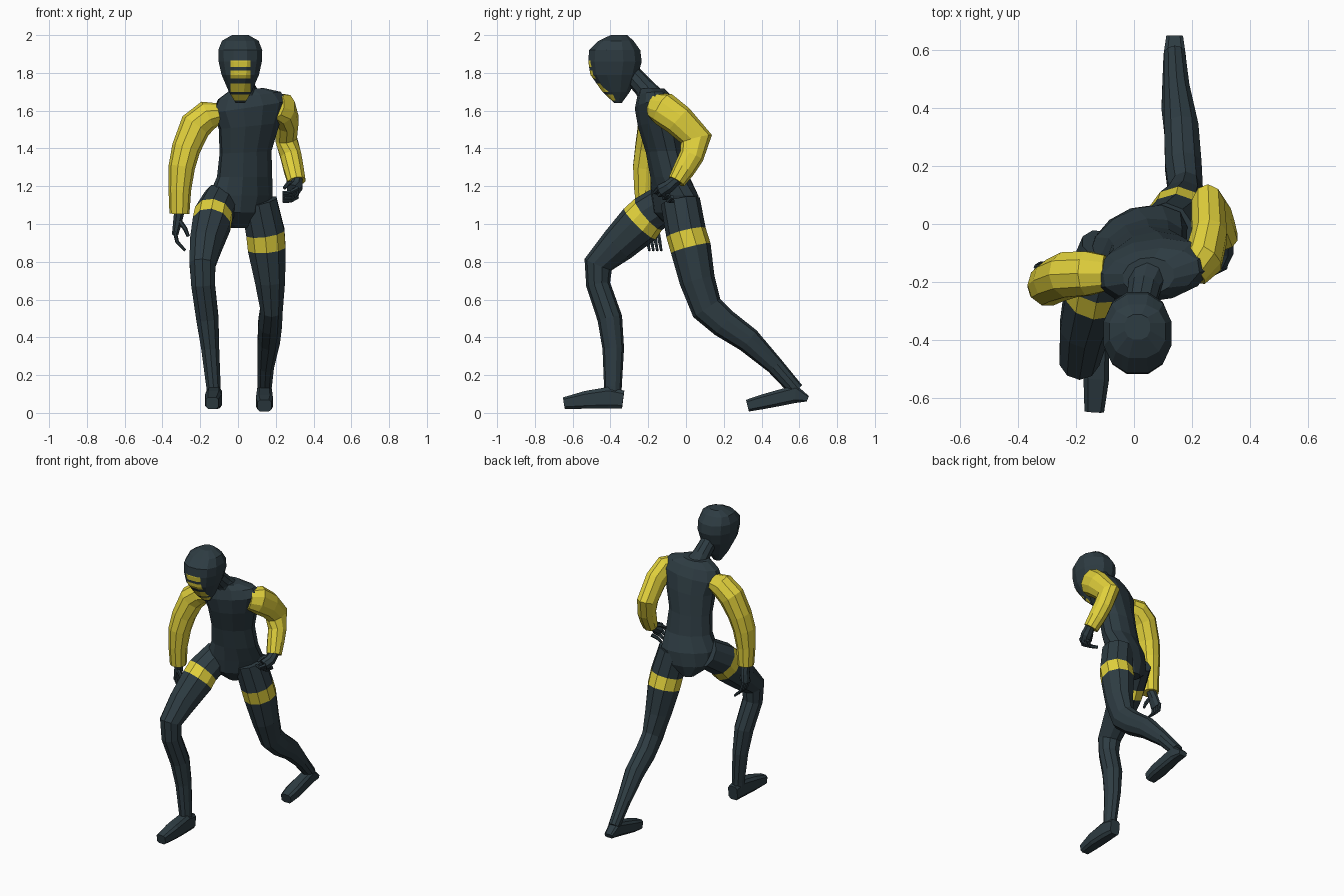
import bpy, bmesh, math
from mathutils import Vector as V


def material(name, rgb):
    m = bpy.data.materials.new(name)
    m.diffuse_color = (*rgb, 1)
    return m


DARK = material("charcoal blue", (0.027, 0.045, 0.055))
YELLOW = material("yellow", (0.76, 0.64, 0.045))


def loft(name, rings, n=10, mat=DARK, bands=(), power=1.0):
    """Skin a list of (centre, half axis u, half axis v) rings; bands become yellow."""
    bm = bmesh.new()
    loops = []
    for c, u, v in rings:
        loop = []
        for i in range(n):
            t = 2 * math.pi * (i + 0.5) / n
            a, b = math.cos(t), math.sin(t)
            a = math.copysign(abs(a) ** power, a)
            b = math.copysign(abs(b) ** power, b)
            loop.append(bm.verts.new(c + u * a + v * b))
        loops.append(loop)
    for k in range(len(loops) - 1):
        for i in range(n):
            j = (i + 1) % n
            f = bm.faces.new((loops[k][i], loops[k][j], loops[k + 1][j], loops[k + 1][i]))
            f.material_index = int(k in bands)
    bm.faces.new(loops[0])
    bm.faces.new(loops[-1])
    bmesh.ops.recalc_face_normals(bm, faces=bm.faces)
    me = bpy.data.meshes.new(name)
    bm.to_mesh(me)
    bm.free()
    me.materials.append(mat)
    me.materials.append(YELLOW)
    ob = bpy.data.objects.new(name, me)
    bpy.context.collection.objects.link(ob)
    return ob


def tube(name, pts, ref=(1, 0, 0), **kw):
    """Loft along a path of (x, y, z, radius along ref, other radius)."""
    cs = [V(p[:3]) for p in pts]
    rings = []
    for i, p in enumerate(pts):
        d = V()
        if i > 0:
            d += (cs[i] - cs[i - 1]).normalized()
        if i < len(cs) - 1:
            d += (cs[i + 1] - cs[i]).normalized()
        d.normalize()
        r = V(ref)
        a = (r - d * r.dot(d)).normalized()
        rings.append((cs[i], a * p[3], d.cross(a) * p[4]))
    return loft(name, rings, **kw)


# torso: x, y, z, half width, half depth, yaw, roll
torso = [(0, -.03, .98, .05, .06, .5, 0), (0, -.055, 1.06, .16, .105, .5, 0),
         (.015, -.06, 1.15, .18, .11, .45, 0), (.035, -.085, 1.25, .15, .10, .3, 0),
         (.04, -.11, 1.38, .14, .10, .25, .05), (.06, -.14, 1.52, .165, .112, .2, .1),
         (.065, -.16, 1.62, .205, .108, .15, .15), (.06, -.17, 1.68, .17, .085, .15, .12),
         (.05, -.18, 1.715, .09, .065, .1, .05)]
loft("torso", [(V((x, y, z)), V((math.cos(w), math.sin(w), r)) * a,
                V((-math.sin(w), math.cos(w), 0)) * b) for x, y, z, a, b, w, r in torso], n=12)

# neck
tube("neck", [(.05, -.175, 1.66, .075, .07), (.035, -.22, 1.72, .058, .055),
              (.015, -.32, 1.83, .05, .05)])

# helmet: z, front y, back y, half width
helmet = [(1.64, -.38, -.34, .025), (1.70, -.445, -.295, .062), (1.79, -.51, -.25, .102),
          (1.86, -.522, -.23, .118), (1.92, -.517, -.238, .12), (1.97, -.465, -.275, .1),
          (2.0, -.40, -.31, .045)]
head = loft("helmet", [(V((.012, (f + b) / 2, z)), V((w, 0, 0)), V((0, (b - f) / 2, 0)))
                       for z, f, b, w in helmet], n=12, power=.88)

# face slots cut into the helmet front
slots = [(1.83, 1.865), (1.77, 1.812), (1.70, 1.745), (1.655, 1.685)]
bm = bmesh.new()
bm.from_mesh(head.data)
cuts = [(V((0, 0, z)), V((0, 0, 1))) for s in slots for z in s]
cuts += [(V((.012 + s * .053, 0, 0)), V((1, 0, 0))) for s in (-1, 1)]
for co, no in cuts:
    bmesh.ops.bisect_plane(bm, geom=bm.verts[:] + bm.edges[:] + bm.faces[:],
                           plane_co=co, plane_no=no)
for f in bm.faces:
    c = f.calc_center_median()
    if f.normal.y < -.3 and abs(c.x - .012) < .053 and any(a < c.z < b for a, b in slots):
        f.material_index = 1
bm.to_mesh(head.data)
bm.free()

# sleeves
tube("right_sleeve", [(-.10, -.17, 1.585, .065, .055), (-.16, -.17, 1.575, .08, .08),
                      (-.225, -.175, 1.52, .082, .085), (-.275, -.195, 1.40, .078, .076),
                      (-.298, -.21, 1.30, .074, .07), (-.308, -.215, 1.18, .062, .06),
                      (-.31, -.21, 1.055, .052, .053)], ref=(0, 1, 0), mat=YELLOW)
tube("left_sleeve", [(.20, -.165, 1.625, .06, .07), (.24, -.12, 1.61, .07, .09),
                     (.26, -.04, 1.55, .064, .085), (.255, .055, 1.45, .06, .085),
                     (.28, .03, 1.36, .058, .065), (.295, -.01, 1.29, .055, .058),
                     (.31, -.05, 1.225, .05, .047)], mat=YELLOW)

# hands with fingers and thumbs
tube("right_palm", [(-.31, -.205, 1.07, .03, .03), (-.322, -.19, 1.0, .038, .024),
                    (-.333, -.18, .945, .04, .018)], ref=(0, 1, 0), n=8)
tube("left_palm", [(.315, -.045, 1.24, .03, .03), (.31, -.09, 1.2, .036, .035),
                   (.29, -.13, 1.175, .036, .04)], n=8)
for i in range(4):
    y = -.212 + .021 * i
    tube(f"right_finger_{i + 1}", [(-.335, y, .96, .011, .011), (-.322, y + .01, .905, .01, .01),
                                   (-.28, y + .018, .86, .007, .007)], ref=(0, 1, 0), n=6)
    dy, dz = .024 * i, -.015 * i
    tube(f"left_finger_{i + 1}", [(.315, -.145 + dy, 1.19 + dz, .012, .012),
                                  (.28, -.165 + dy, 1.168 + dz, .012, .012),
                                  (.24, -.14 + dy, 1.165 + dz, .01, .01)], ref=(0, 0, 1), n=6)
tube("right_thumb", [(-.312, -.215, 1.02, .013, .013), (-.28, -.22, .975, .012, .012),
                     (-.263, -.215, .935, .009, .009)], ref=(0, 1, 0), n=6)
tube("left_thumb", [(.30, -.07, 1.22, .013, .013), (.265, -.10, 1.215, .012, .012),
                    (.245, -.135, 1.19, .009, .009)], ref=(0, 0, 1), n=6)

# legs with a yellow thigh band
tube("right_leg", [(-.09, -.08, 1.13, .095, .10), (-.13, -.20, 1.05, .105, .11),
                   (-.14, -.245, 1.00, .105, .117), (-.17, -.36, .89, .09, .098),
                   (-.188, -.465, .785, .072, .078), (-.185, -.465, .68, .066, .064),
                   (-.162, -.403, .50, .062, .066), (-.147, -.385, .34, .05, .057),
                   (-.13, -.387, .14, .04, .047), (-.127, -.387, .06, .036, .045)], bands={1})
tube("left_leg", [(.11, -.03, 1.12, .10, .105), (.145, 0, .955, .107, .107),
                  (.152, .025, .872, .105, .108), (.17, .06, .70, .084, .094),
                  (.178, .11, .555, .062, .086), (.17, .2, .475, .066, .078),
                  (.163, .33, .385, .062, .068), (.147, .47, .25, .046, .047),
                  (.14, .585, .12, .038, .04)], bands={1})

# feet
tube("right_foot", [(-.125, -.333, .07, .036, .05), (-.126, -.41, .08, .042, .06),
                    (-.13, -.53, .069, .046, .049), (-.137, -.645, .052, .035, .032)],
     n=8, power=.5)
tube("left_foot", [(.14, .645, .075, .03, .016), (.14, .58, .10, .04, .05),
                   (.14, .48, .076, .044, .044), (.14, .40, .057, .047, .04),
                   (.14, .325, .038, .038, .033)], n=8, power=.5)
